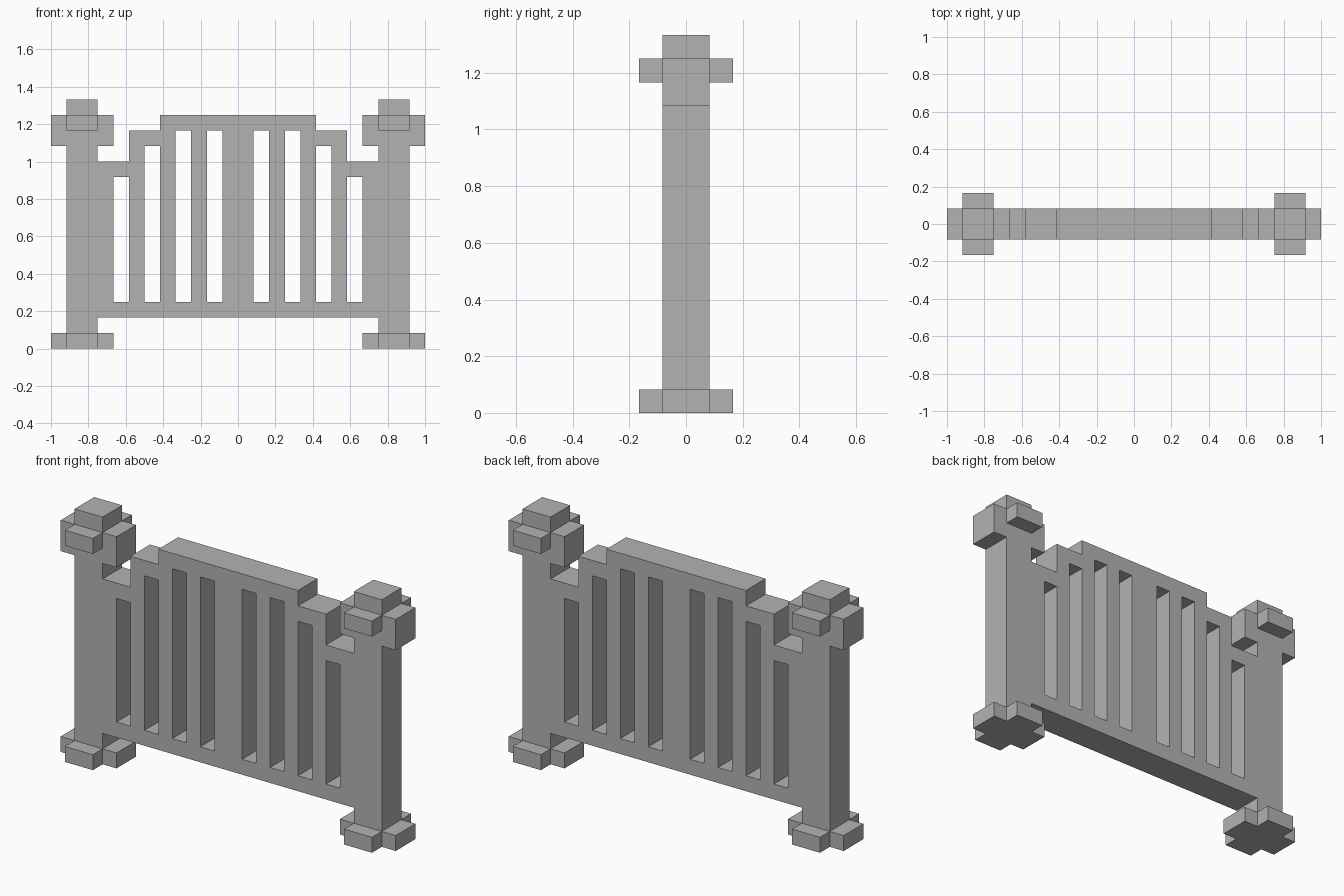
import bpy
import bmesh
from mathutils import Vector

default = bpy.data.objects.get("Cube")
if default:
    bpy.data.objects.remove(default, do_unlink=True)

U = 1 / 12  # block unit: the whole gate sits on this grid

grey = bpy.data.materials.new("plain grey")
grey.use_nodes = True
COLOUR = (0.45, 0.45, 0.45, 1)
grey.diffuse_color = COLOUR
grey.node_tree.nodes["Principled BSDF"].inputs["Base Color"].default_value = COLOUR


def extrude(bm, outline, direction):
    """Add a prism made from a closed outline of 3D points, in block units."""
    base = bm.faces.new([bm.verts.new(Vector(p) * U) for p in outline])
    result = bmesh.ops.extrude_face_region(bm, geom=[base], use_keep_orig=True)
    moved = [g for g in result["geom"] if isinstance(g, bmesh.types.BMVert)]
    bmesh.ops.translate(bm, verts=moved, vec=Vector(direction) * U)


def box(bm, x0, x1, y0, y1, z0, z1):
    extrude(bm, [(x0, y0, z0), (x1, y0, z0), (x1, y1, z0), (x0, y1, z0)], (0, 0, z1 - z0))


def finish(bm, name):
    bmesh.ops.recalc_face_normals(bm, faces=bm.faces)
    mesh = bpy.data.meshes.new(name)
    bm.to_mesh(mesh)
    bm.free()
    mesh.materials.append(grey)
    obj = bpy.data.objects.new(name, mesh)
    bpy.context.collection.objects.link(obj)
    return obj


# Posts with cross-shaped feet and stepped caps
for side, label in ((1, "left"), (-1, "right")):
    cx = 10 * side

    bm = bmesh.new()
    box(bm, cx - 1, cx + 1, -1, 1, 1, 16)
    finish(bm, label + "_post")

    bm = bmesh.new()
    quarter = [(2, -1), (2, 1), (1, 1)]
    cross = []
    for _ in range(4):
        cross += [(cx + x, y, 0) for x, y in quarter]
        quarter = [(-y, x) for x, y in quarter]
    extrude(bm, cross, (0, 0, 1))
    finish(bm, label + "_foot")

    bm = bmesh.new()
    for s in (-1, 1):
        x0, x1 = sorted((cx + s, cx + 2 * s))
        box(bm, x0, x1, -1, 1, 13, 15)
        y0, y1 = sorted((s, 2 * s))
        box(bm, cx - 1, cx + 1, y0, y1, 14, 15)
    finish(bm, label + "_cap_blocks")

# Gate panel: stepped silhouette between the posts
half = [(9, 2), (9, 12), (7, 12), (7, 14), (5, 14), (5, 15)]
outline = half + [(-x, z) for x, z in reversed(half)]
bm = bmesh.new()
extrude(bm, [(x, -1, z) for x, z in outline], (0, 2, 0))
panel = finish(bm, "gate_panel")

# Slots between the bars, rising towards the middle
bm = bmesh.new()
for x, top in ((1, 14), (3, 14), (5, 13), (7, 11)):
    box(bm, x, x + 1, -2, 2, 3, top)
    box(bm, -x - 1, -x, -2, 2, 3, top)
cutter = finish(bm, "slot_cutter")
cutter.hide_render = True

cut = panel.modifiers.new("slots", "BOOLEAN")
cut.operation = "DIFFERENCE"
cut.solver = "EXACT"
cut.object = cutter
bpy.context.view_layer.objects.active = panel
bpy.ops.object.modifier_apply(modifier=cut.name)
bpy.data.objects.remove(cutter, do_unlink=True)
